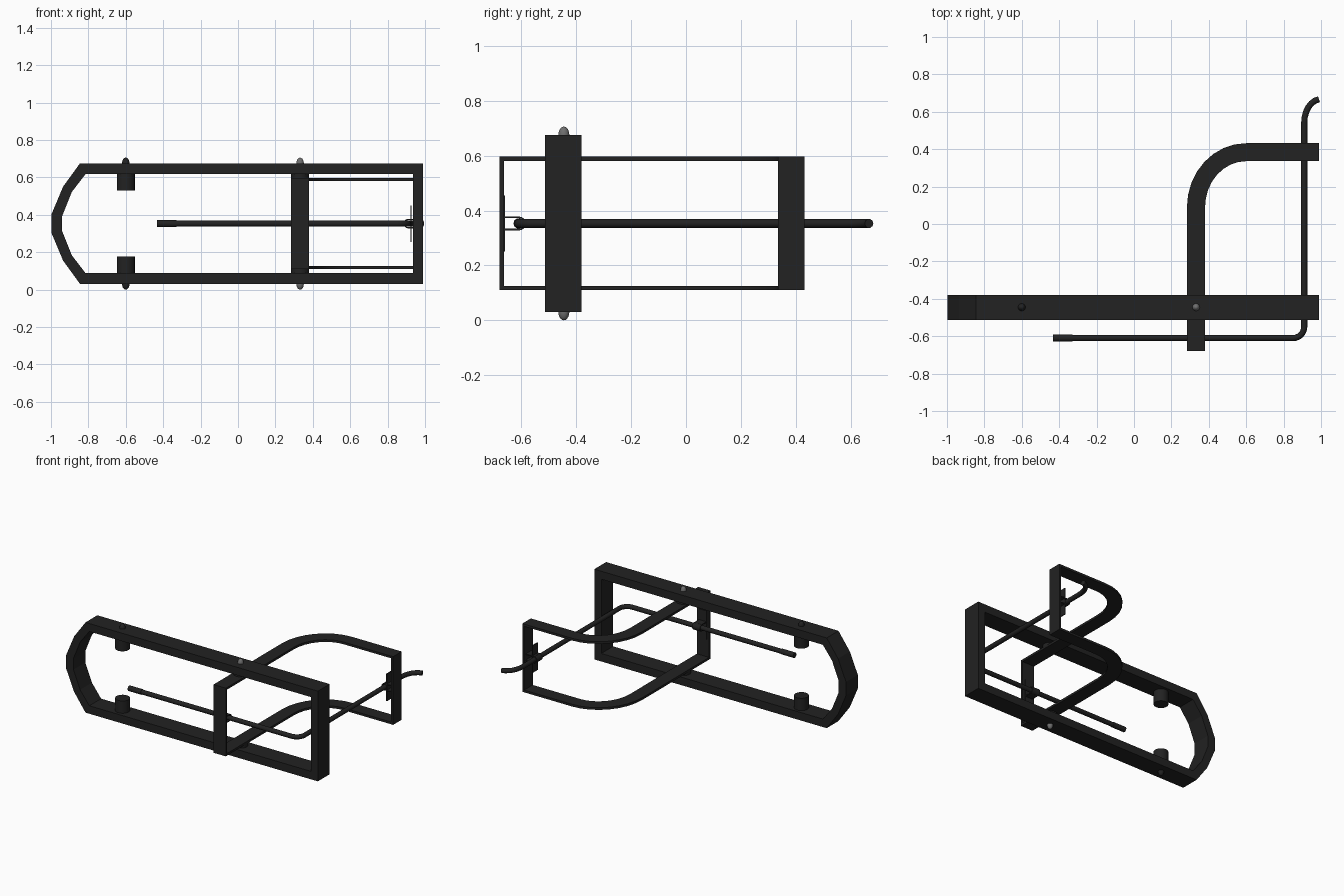
import bpy, math
from mathutils import Vector

if "Cube" in bpy.data.objects:
    bpy.data.objects.remove(bpy.data.objects["Cube"])


def material(name, v):
    m = bpy.data.materials.new(name)
    m.diffuse_color = (v, v, v, 1)
    m.use_nodes = True
    m.node_tree.nodes["Principled BSDF"].inputs["Base Color"].default_value = m.diffuse_color
    return m


BLACK = material("black metal", 0.016)
GREY = material("grey steel", 0.16)
Y0 = -0.445      # centre line of the long frame
ZM = 0.353       # mid height of everything


def mesh(name, verts, faces, mat=BLACK, smooth=False):
    me = bpy.data.meshes.new(name)
    me.from_pydata(verts, [], faces)
    me.materials.append(mat)
    ob = bpy.data.objects.new(name, me)
    bpy.context.collection.objects.link(ob)
    bpy.context.view_layer.objects.active = ob
    bpy.ops.object.select_all(action='DESELECT')
    ob.select_set(True)
    bpy.ops.object.mode_set(mode='EDIT')
    bpy.ops.mesh.select_all(action='SELECT')
    bpy.ops.mesh.normals_make_consistent(inside=False)
    bpy.ops.object.mode_set(mode='OBJECT')
    if smooth:
        bpy.ops.object.shade_smooth_by_angle(angle=math.radians(35))
    return ob


def band(name, a, b, place, lo, hi, closed, smooth=False):
    """Flat bar between two outlines a and b, extruded from lo to hi."""
    verts, faces, n = [], [], len(a)
    for p, q in zip(a, b):
        verts += [place(p, lo), place(q, lo), place(q, hi), place(p, hi)]
    for i in range(n if closed else n - 1):
        j = (i + 1) % n
        for k in range(4):
            l = (k + 1) % 4
            faces.append((4*i + k, 4*i + l, 4*j + l, 4*j + k))
    if not closed:
        faces += [(0, 1, 2, 3), tuple(4*(n - 1) + k for k in range(4))]
    return mesh(name, verts, faces, BLACK, smooth)


def box(name, x0, x1, y0, y1, z0, z1):
    a, b = [(x0, y0), (x1, y0)], [(x0, y1), (x1, y1)]
    return band(name, a, b, lambda p, h: (p[0], p[1], h), z0, z1, False)


def cylinder(name, x, y, z0, z1, r):
    bpy.ops.mesh.primitive_cylinder_add(vertices=24, radius=r, depth=z1 - z0,
                                        location=(x, y, (z0 + z1) / 2))
    ob = bpy.context.object
    ob.name = name
    ob.data.materials.append(BLACK)
    bpy.ops.object.shade_smooth_by_angle(angle=math.radians(35))


def rod(name, pts, r):
    cu = bpy.data.curves.new(name, 'CURVE')
    cu.dimensions = '3D'
    cu.bevel_depth, cu.bevel_resolution, cu.use_fill_caps = r, 3, True
    sp = cu.splines.new('POLY')
    sp.points.add(len(pts) - 1)
    for s, p in zip(sp.points, pts):
        s.co = (p[0], p[1], ZM, 1)
    cu.materials.append(BLACK)
    ob = bpy.data.objects.new(name, cu)
    bpy.context.collection.objects.link(ob)
    bpy.ops.object.select_all(action='DESELECT')
    ob.select_set(True)
    bpy.context.view_layer.objects.active = ob
    bpy.ops.object.convert(target='MESH')
    bpy.ops.object.shade_smooth_by_angle(angle=math.radians(40))


def arc(cx, cy, rx, ry, a0, a1, n):
    return [(cx + rx*math.cos(math.radians(a0 + (a1 - a0)*i/n)),
             cy + ry*math.sin(math.radians(a0 + (a1 - a0)*i/n))) for i in range(n + 1)]


# Long frame with a faceted nose, mirrored about mid height
def loop(half):
    return half + [(x, -z) for x, z in reversed(half)]


outer = loop([(0.99, 0.322), (-0.845, 0.322), (-0.935, 0.198), (-0.998, 0.048)])
inner = loop([(0.935, 0.265), (-0.815, 0.265), (-0.888, 0.17), (-0.94, 0.04)])
band("long_frame", outer, inner, lambda p, h: (p[0], h, ZM + p[1]), -0.513, -0.38, True)

# Bent arm: two curved flat rails joined by upright plates at both ends
left = [(0.283, -0.677)] + arc(0.60, 0.09, 0.317, 0.342, 180, 90, 8) + [(0.99, 0.432)]
right = [(0.38, -0.677)] + arc(0.60, 0.09, 0.22, 0.246, 180, 90, 8) + [(0.99, 0.336)]
for side, z0, z1 in (("upper", 0.581, 0.597), ("lower", 0.11, 0.126)):
    band(side + "_arm_rail", left, right, lambda p, h: (p[0], p[1], h), z0, z1, False, True)
box("front_arm_plate", 0.283, 0.38, -0.68, -0.664, 0.11, 0.597)
box("back_arm_plate", 0.975, 0.99, 0.336, 0.432, 0.11, 0.597)

# Bosses, pivot spacers and domed pins, above and below
for s, side in ((1, "upper"), (-1, "lower")):
    for label, x, reach, mat in (("stop", -0.6, 0.177, BLACK), ("pivot", 0.332, 0.243, GREY)):
        z0, z1 = sorted((ZM + s*reach, ZM + s*0.266))
        cylinder(f"{side}_{label}_boss", x, Y0, z0, z1, 0.048)
        bpy.ops.mesh.primitive_uv_sphere_add(segments=16, ring_count=10, radius=1,
                                             location=(x, Y0, ZM + s*0.322))
        pin = bpy.context.object
        pin.name = f"{side}_{label}_pin"
        pin.scale = (0.02, 0.02, 0.031)
        pin.data.materials.append(mat)
        bpy.ops.object.shade_smooth()

# Bent rod and its thicker free end
path = [(-0.43, -0.61)] + arc(0.85, -0.55, 0.06, 0.06, -90, 0, 6)
path += arc(1.0, 0.54, 0.09, 0.128, 180, 97, 6)
rod("bent_rod", path, 0.0165)
rod("rod_grip", [(-0.432, -0.61), (-0.33, -0.61)], 0.019)

# Thin brackets holding the rod to both plates
box("front_bracket_flange", 0.30, 0.36, -0.664, -0.659, 0.25, 0.455)
box("back_bracket_flange", 0.922, 0.928, 0.354, 0.414, 0.255, 0.45)
for s in (1, -1):
    z = ZM + s*0.022
    box("front_bracket_leg", 0.30, 0.36, -0.664, -0.605, z - 0.003, z + 0.003)
    box("back_bracket_leg", 0.905, 0.976, 0.354, 0.414, z - 0.003, z + 0.003)


# Half round straps closing the brackets around the rod
def strap(name, place, lo, hi):
    a, b = arc(0, 0, 0.025, 0.025, -90, 90, 8), arc(0, 0, 0.019, 0.019, -90, 90, 8)
    band(name, a, b, place, lo, hi, False, True)


strap("front_bracket_strap", lambda p, h: (h, -0.608 + p[0], ZM + p[1]), 0.30, 0.36)
strap("back_bracket_strap", lambda p, h: (0.91 - p[0], h, ZM + p[1]), 0.354, 0.414)
